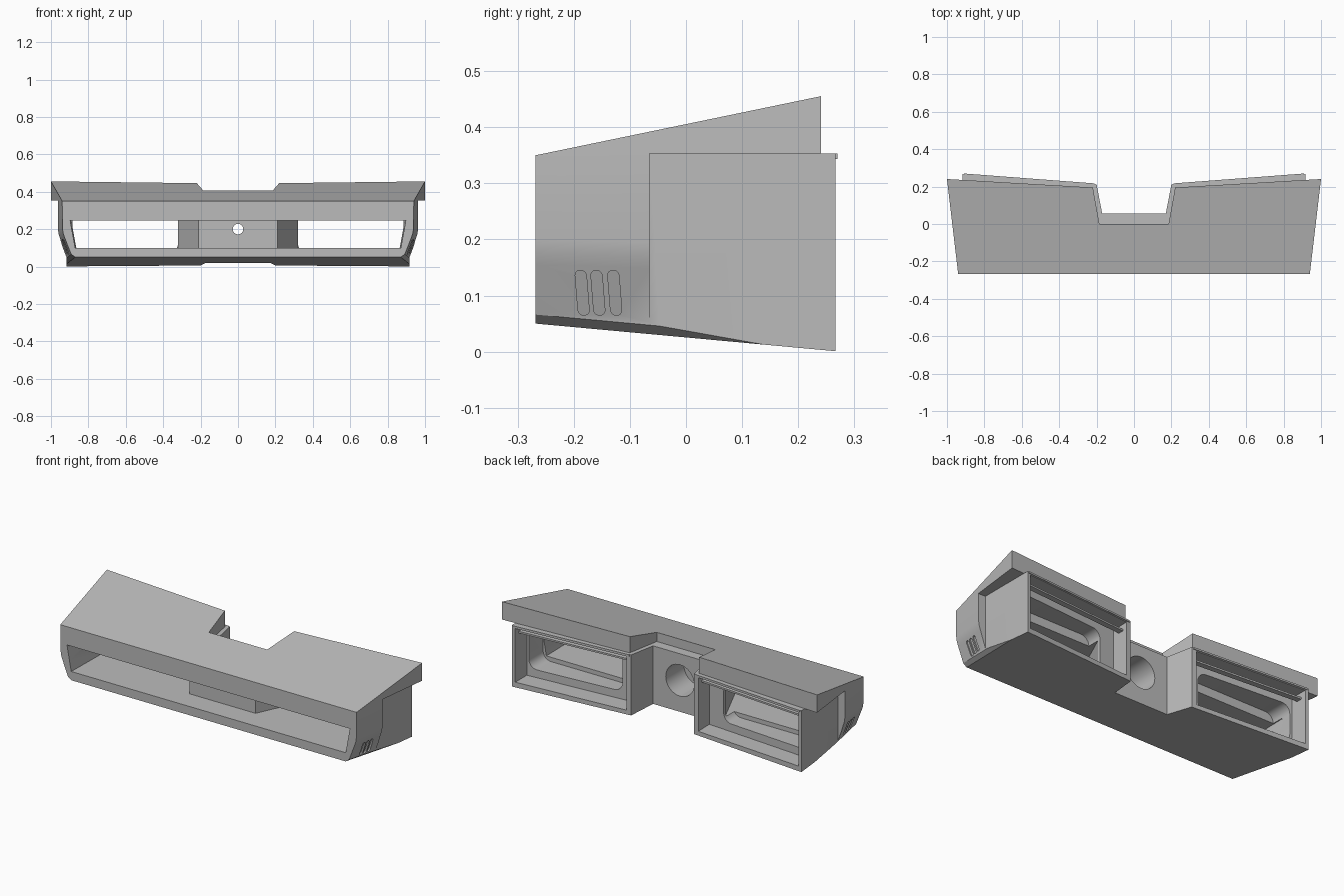
import bpy, bmesh, math

cube = bpy.data.objects.get("Cube")
if cube:
    bpy.data.objects.remove(cube, do_unlink=True)

grey = bpy.data.materials.new("plain grey")
grey.use_nodes = True
GREY = (0.5, 0.5, 0.5, 1)
grey.diffuse_color = GREY
grey.node_tree.nodes["Principled BSDF"].inputs["Base Color"].default_value = GREY


def loft(name, start, end):
    """Solid between two matching closed loops of 3D points."""
    bm = bmesh.new()
    a = [bm.verts.new(p) for p in start]
    b = [bm.verts.new(p) for p in end]
    bm.faces.new(a)
    bm.faces.new(b)
    for i in range(len(a)):
        j = (i + 1) % len(a)
        bm.faces.new((a[i], a[j], b[j], b[i]))
    bmesh.ops.recalc_face_normals(bm, faces=bm.faces)
    mesh = bpy.data.meshes.new(name)
    bm.to_mesh(mesh)
    bm.free()
    obj = bpy.data.objects.new(name, mesh)
    bpy.context.collection.objects.link(obj)
    mesh.materials.append(grey)
    return obj


def prism(name, plan, low, high):
    return loft(name, [(x, y, low) for x, y in plan], [(x, y, high) for x, y in plan])


def mirrored(half):
    return half + [(-x, y) for x, y in reversed(half)]


def rounded(cx, cz, w, h, r, steps=6):
    """Rounded rectangle in the plane of the front."""
    pts = []
    for k, (sx, sz) in enumerate([(1, 1), (-1, 1), (-1, -1), (1, -1)]):
        for i in range(steps + 1):
            t = math.pi / 2 * (k + i / steps)
            pts.append((cx + sx * (w / 2 - r) + r * math.cos(t),
                        cz + sz * (h / 2 - r) + r * math.sin(t)))
    return pts


def bore(name, outline, y0, y1):
    return loft(name, [(x, y0, z) for x, z in outline], [(x, y1, z) for x, z in outline])


def cut(body, cutter):
    mod = body.modifiers.new("cut", "BOOLEAN")
    mod.operation = "DIFFERENCE"
    mod.solver = "EXACT"
    mod.object = cutter
    bpy.context.view_layer.objects.active = body
    bpy.ops.object.modifier_apply(modifier=mod.name)
    bpy.data.objects.remove(cutter, do_unlink=True)


# Housing: one cross-section that flares, rises at the top and drops at the bottom
FRONT, BACK = -0.268, 0.32
side = [(0.87, 0.05), (0.892, 0.066), (0.927, 0.155), (0.934, 0.175), (0.938, 0.2), (0.94, 0.35)]


def section(y):
    d = y - FRONT
    half = []
    for i, (x, z) in enumerate(side):
        rise = 0.207 if i == len(side) - 1 else -0.092 if i < 2 else -0.03
        half.append((x + 0.118 * d, z + rise * d))
    return [(x, y, z) for x, z in mirrored(half)]


housing = loft("housing", section(FRONT), section(BACK))

# Rear outline below the eaves, then the roof edge with its notch
cut(housing, prism("rear_cut", mirrored([(1.2, 0.6), (1.2, 0.288), (0.2, 0.212), (0.17, 0.055)]), -0.3, 0.353))
cut(housing, prism("roof_cut", mirrored([(1.2, 0.6), (1.2, 0.252), (0.22, 0.195), (0.185, 0)]), 0.353, 0.8))

# Front slot around the central block
slot = mirrored([(0.9, -0.4), (0.89, 0.1), (0.32, 0.1), (0.21, -0.14)])
slot_cut = loft("slot_cut", [(x * 0.97 if abs(x) > 0.5 else x, y, 0.1) for x, y in slot],
                [(x, y, 0.245) for x, y in slot])
cut(housing, slot_cut)

for s in (1, -1):
    # Side pocket that forms the narrow rear box
    cut(housing, prism("pocket", [(s * 0.918, -0.065), (s * 1.3, -0.065), (s * 1.3, 0.6), (s * 0.918, 0.6)], -0.3, 0.353))
    # Rear recess and rounded window into the slot
    recess = [(0.225, 0.11), (0.898, 0.16), (0.898, 0.5), (0.235, 0.5)]
    cut(housing, prism("recess", [(s * x, y) for x, y in recess], 0.03, 0.338))
    cut(housing, bore("window", rounded(s * 0.603, 0.185, 0.565, 0.22, 0.05), 0.03, 0.3))
    # Slanted vents
    for y in (-0.185, -0.157, -0.127):
        outline = rounded(y, 0.105, 0.02, 0.08, 0.0095)
        pts = [(u - 0.08 * (z - 0.105), z) for u, z in outline]
        # The vent floor follows the slope of the side
        deep = [(s * (0.902 + 0.38 * (z - 0.105) + 0.118 * (u - FRONT)), u, z) for u, z in pts]
        cut(housing, loft("vent", deep, [(s * 1.1, u, z) for u, z in pts]))

# Central bore with a small front opening
cut(housing, bore("wide_bore", rounded(0, 0.2, 0.18, 0.18, 0.0899, 10), -0.11, 0.3))
cut(housing, bore("small_bore", rounded(0, 0.2, 0.056, 0.056, 0.0279, 6), -0.2, 0))

# Ledges inside each rear recess
for s, label in ((1, "left"), (-1, "right")):
    for part, shift, low, high in (("upper", 0.0, 0.343, 0.353), ("lower", -0.035, 0.3, 0.31)):
        plan = [(0.21, 0.185), (0.91, 0.238), (0.91, 0.27), (0.21, 0.217)]
        prism(label + "_" + part + "_ledge", [(s * x, y + shift) for x, y in plan], low, high)

bpy.ops.object.select_all(action="DESELECT")
housing.select_set(True)
bpy.context.view_layer.objects.active = housing
bpy.ops.object.shade_smooth_by_angle(angle=math.radians(25))
